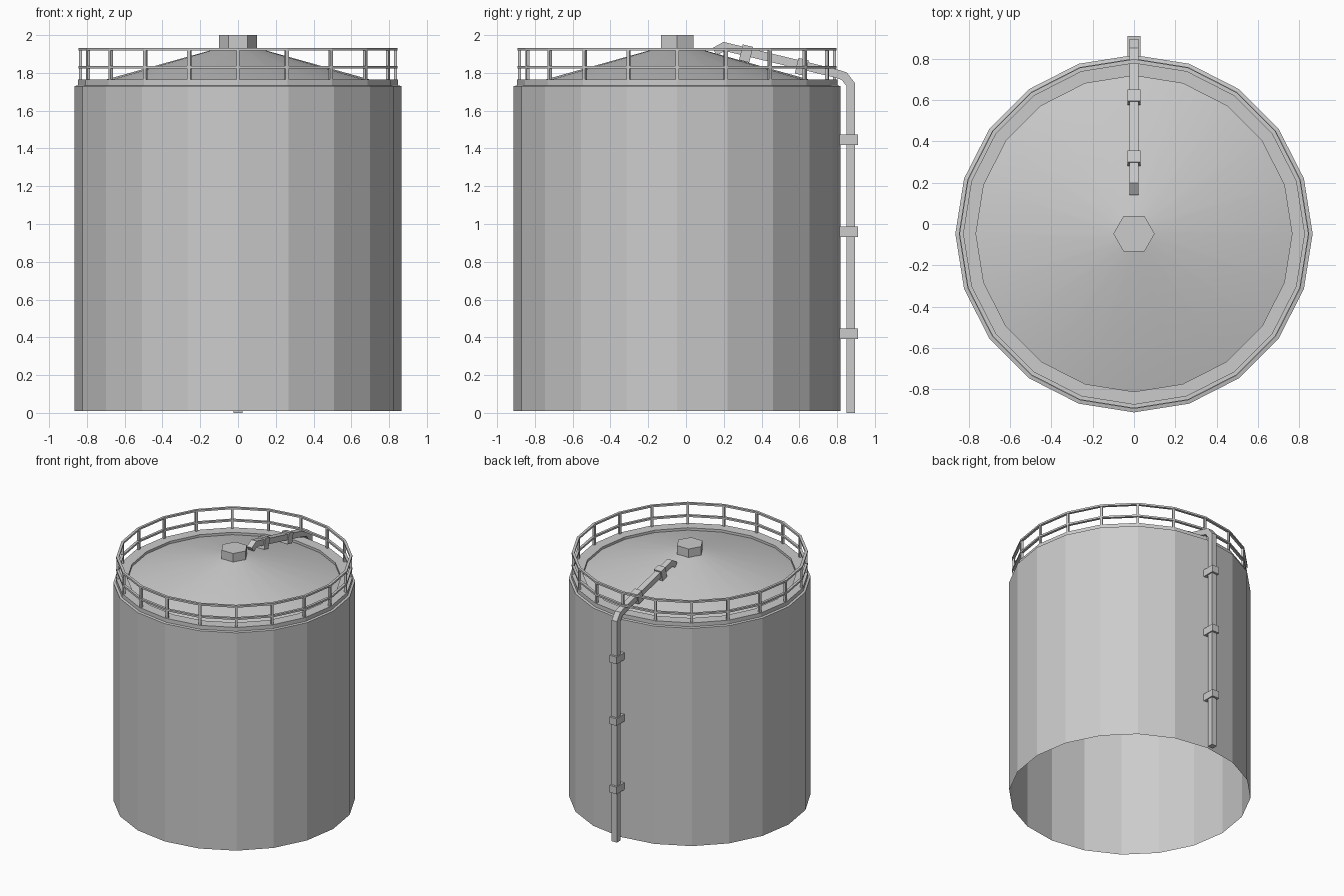
import bpy, bmesh, math
from mathutils import Vector, Matrix

if "Cube" in bpy.data.objects:
    bpy.data.objects.remove(bpy.data.objects["Cube"])

CY = -0.047   # tank axis offset in y
N = 20        # sides of the tank


def finish(name, bm, recalc=True):
    if recalc:
        bmesh.ops.recalc_face_normals(bm, faces=bm.faces[:])
    me = bpy.data.meshes.new(name)
    bm.to_mesh(me)
    bm.free()
    ob = bpy.data.objects.new(name, me)
    bpy.context.collection.objects.link(ob)
    return ob


def lathe(name, profile, closed=False, smooth=False):
    """Revolve (r, z) points around the tank axis; profile runs bottom/outside to top/inside."""
    bm = bmesh.new()
    rings = []
    for r, z in profile:
        if r == 0:
            rings.append([bm.verts.new((0, CY, z))] * N)
        else:
            rings.append([bm.verts.new((r * math.sin(2 * math.pi * i / N),
                                        CY - r * math.cos(2 * math.pi * i / N), z)) for i in range(N)])
    pairs = list(zip(rings, rings[1:]))
    if closed:
        pairs.append((rings[-1], rings[0]))
    for a, b in pairs:
        for i in range(N):
            j = (i + 1) % N
            quad = list(dict.fromkeys((a[i], a[j], b[j], b[i])))
            bm.faces.new(quad).smooth = smooth
    return finish(name, bm, recalc=closed)


def add_box(bm, size, matrix):
    bmesh.ops.create_cube(bm, size=1, matrix=matrix @ Matrix.Diagonal((*size, 1)))


# Shell, open at the bottom, with a stepped rim
lathe("tank_shell", [(0.865, 0.01), (0.865, 1.73), (0.848, 1.734), (0.848, 1.765),
                     (0.765, 1.765), (0.765, 1.746)])

# Shallow conical roof
lathe("roof", [(0.765, 1.746), (0.1, 1.932), (0, 1.94)], smooth=True)

# Hexagonal roof cap
bm = bmesh.new()
bmesh.ops.create_cone(bm, cap_ends=True, segments=6, radius1=0.1, radius2=0.1, depth=0.09,
                      matrix=Matrix.Translation((0, CY, 1.955)) @ Matrix.Rotation(math.pi / 6, 4, 'Z'))
# put two corners on the x axis
if max(v.co.x for v in bm.verts) < 0.095:
    bmesh.ops.rotate(bm, verts=bm.verts[:], cent=(0, CY, 0), matrix=Matrix.Rotation(math.pi / 6, 3, 'Z'))
finish("roof_cap", bm)

# Guard rails
for name, z in (("top_rail", 1.926), ("middle_rail", 1.829)):
    h = 0.007
    lathe(name, [(0.845, z - h), (0.845, z + h), (0.825, z + h), (0.825, z - h)], closed=True)

# Rail posts, one at each corner
bm = bmesh.new()
for i in range(N):
    rot = Matrix.Translation((0, CY, 0)) @ Matrix.Rotation(2 * math.pi * i / N, 4, 'Z')
    add_box(bm, (0.018, 0.016, 0.166), rot @ Matrix.Translation((0, -0.834, 1.843)))
finish("rail_posts", bm)

# Square pipe swept up the wall and over the roof, mitred at the bends
path = [Vector(p) for p in ((0.872, 0), (0.872, 1.738), (0.838, 1.783), (0.79, 1.798),
                            (0.202, 1.940), (0.152, 1.912))]
HW = 0.0225
bm = bmesh.new()
rings = []
for i, p in enumerate(path):
    d0 = (p - path[i - 1]).normalized() if i else (path[1] - p).normalized()
    d1 = (path[i + 1] - p).normalized() if i < len(path) - 1 else d0
    t = (d0 + d1).normalized()
    n = Vector((t.y, -t.x)) * (HW / t.dot(d0))
    rings.append([bm.verts.new((x, p.x + s * n.x, p.y + s * n.y))
                  for x, s in ((-HW, -1), (HW, -1), (HW, 1), (-HW, 1))])
for a, b in zip(rings, rings[1:]):
    for k in range(4):
        bm.faces.new((a[k], a[(k + 1) % 4], b[(k + 1) % 4], b[k]))
bm.faces.new(rings[0])
bm.faces.new(rings[-1])
finish("pipe", bm)

# Pipe brackets on the wall and on the roof slope
bm = bmesh.new()
for z in (0.418, 0.958, 1.445):
    add_box(bm, (0.062, 0.1, 0.056), Matrix.Translation((0, 0.861, z)))
slope = path[3] - path[4]
tilt = Matrix.Rotation(math.atan2(slope.y, slope.x), 4, 'X')
for y in (0.32, 0.615):
    z = path[4].y + (y - path[4].x) * slope.y / slope.x
    add_box(bm, (0.062, 0.056, 0.085), Matrix.Translation((0, y, z)) @ tilt @ Matrix.Translation((0, 0, -0.009)))
finish("pipe_brackets", bm)
